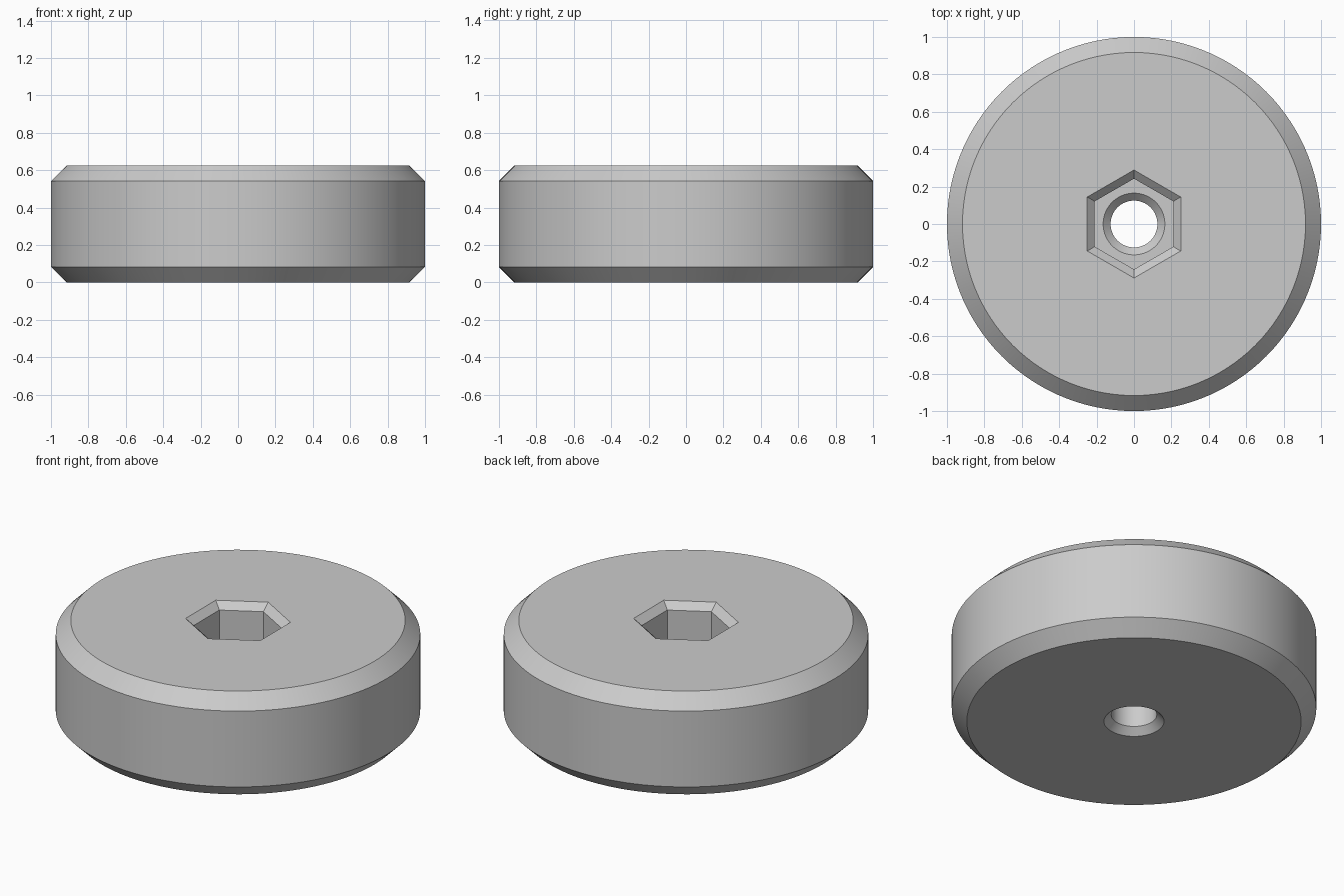
import bpy
import bmesh
from math import cos, sin, pi, radians

cube = bpy.data.objects.get("Cube")
if cube:
    bpy.data.objects.remove(cube, do_unlink=True)

SEGMENTS = 120
HEIGHT = 0.625
BEVEL = 0.083        # outer rim chamfer
LIP = 0.04           # chamfer on the hole and the socket
BORE = 0.125
SOCKET = 0.21        # centre to flat of the hexagon
FLOOR = 0.31         # height of the socket floor


def circle(radius, z):
    return lambda a: (radius * cos(a), radius * sin(a), z)


def hexagon(apothem, z):
    # corners point along +y and -y
    def point(a):
        off = (a + pi / 6) % (pi / 3) - pi / 6
        r = apothem / cos(off)
        return (r * cos(a), r * sin(a), z)
    return point


# Closed section: outer rim, hexagonal socket, then the bore
section = [
    circle(1 - BEVEL, 0),
    circle(1, BEVEL),
    circle(1, HEIGHT - BEVEL),
    circle(1 - BEVEL, HEIGHT),
    hexagon(SOCKET + LIP, HEIGHT),
    hexagon(SOCKET, HEIGHT - LIP),
    hexagon(SOCKET, FLOOR),
    circle(BORE + LIP, FLOOR),
    circle(BORE, FLOOR - LIP),
    circle(BORE, LIP),
    circle(BORE + LIP, 0),
]

bm = bmesh.new()
angles = [2 * pi * i / SEGMENTS for i in range(SEGMENTS)]
rings = [[bm.verts.new(ring(a)) for a in angles] for ring in section]
for low, high in zip(rings, rings[1:] + rings[:1]):
    for i in range(SEGMENTS):
        j = (i + 1) % SEGMENTS
        bm.faces.new((low[i], low[j], high[j], high[i]))
bmesh.ops.recalc_face_normals(bm, faces=bm.faces)

mesh = bpy.data.meshes.new("wheel_disc")
bm.to_mesh(mesh)
bm.free()
disc = bpy.data.objects.new("wheel_disc", mesh)
bpy.context.collection.objects.link(disc)

# Plain grey material
grey = bpy.data.materials.new("light grey")
grey.use_nodes = True
color = (0.6, 0.6, 0.6, 1)
grey.diffuse_color = color
grey.node_tree.nodes["Principled BSDF"].inputs["Base Color"].default_value = color
mesh.materials.append(grey)

# Round walls smooth, chamfers and socket corners crisp
bpy.ops.object.select_all(action="DESELECT")
disc.select_set(True)
bpy.context.view_layer.objects.active = disc
bpy.ops.object.shade_smooth_by_angle(angle=radians(30))
